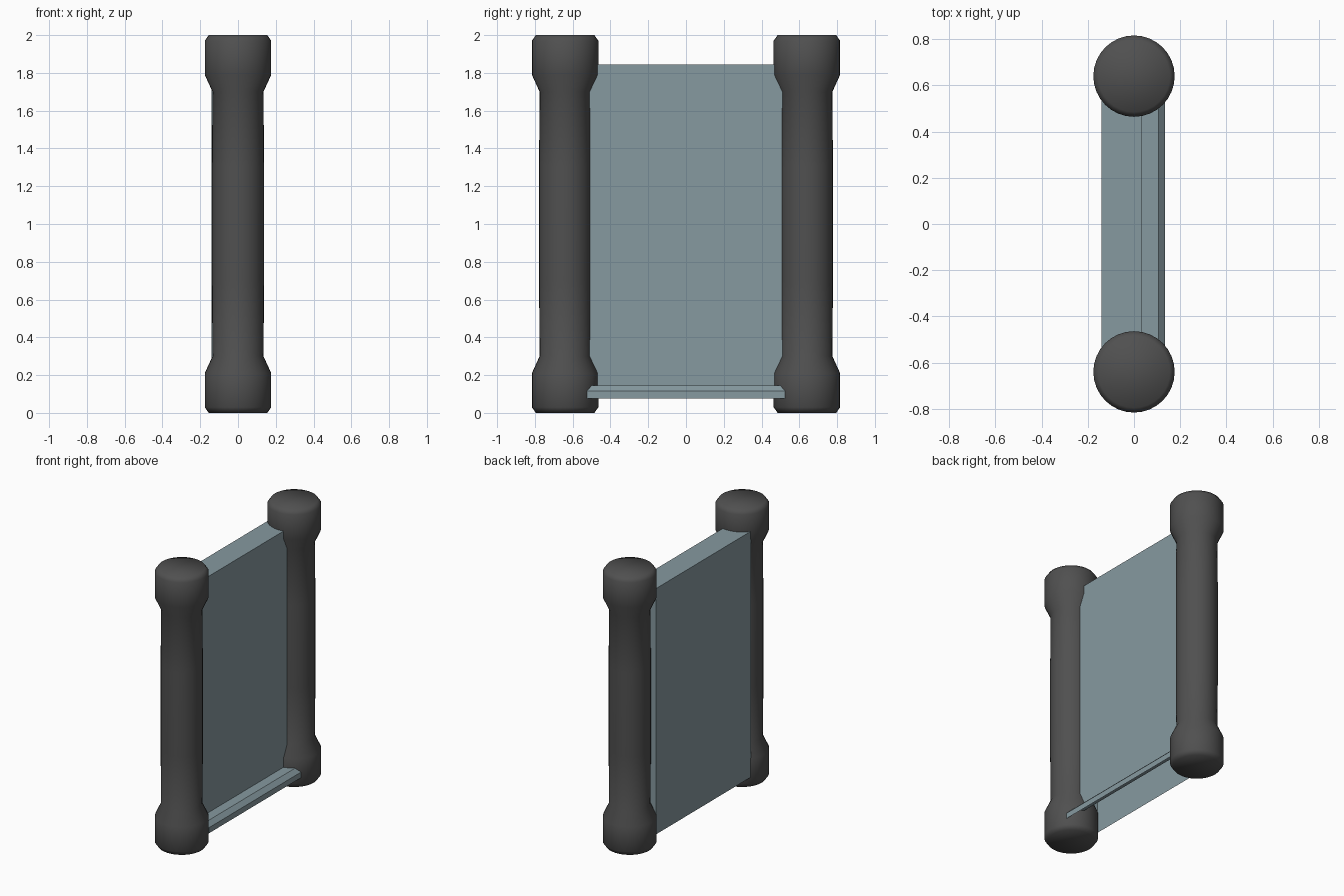
import bpy, bmesh, math

if "Cube" in bpy.data.objects:
    bpy.data.objects.remove(bpy.data.objects["Cube"])


def material(name, rgb):
    m = bpy.data.materials.new(name)
    m.diffuse_color = (*rgb, 1)
    m.use_nodes = True
    m.node_tree.nodes["Principled BSDF"].inputs["Base Color"].default_value = m.diffuse_color
    return m


def make_object(name, bm, mat, smooth=False):
    bmesh.ops.recalc_face_normals(bm, faces=bm.faces)
    me = bpy.data.meshes.new(name)
    bm.to_mesh(me)
    bm.free()
    for p in me.polygons:
        p.use_smooth = smooth
    me.materials.append(mat)
    ob = bpy.data.objects.new(name, me)
    bpy.context.collection.objects.link(ob)
    return ob


dark = material("dark_post", (0.08, 0.08, 0.08))
slate = material("slate_panel", (0.24, 0.32, 0.35))

# Posts: lathed half profile (radius, height), mirrored about mid height
half = [(0.155, 0.0), (0.176, 0.03), (0.176, 0.21), (0.135, 0.30), (0.138, 0.70)]
profile = half + [(r, 2 - z) for r, z in reversed(half)]
SIDES = 32
for name, y in (("left_post", -0.64), ("right_post", 0.64)):
    bm = bmesh.new()
    rings = []
    for r, z in profile:
        rings.append([bm.verts.new((r * math.cos(2 * math.pi * i / SIDES),
                                    y + r * math.sin(2 * math.pi * i / SIDES), z))
                      for i in range(SIDES)])
    for a, b in zip(rings, rings[1:]):
        for i in range(SIDES):
            j = (i + 1) % SIDES
            bm.faces.new((a[i], a[j], b[j], b[i]))
    bm.faces.new(rings[0])
    bm.faces.new(rings[-1])
    make_object(name, bm, dark, smooth=True)


def open_shell(name, section):
    """Strip through (x, half_width, z) points, closed at both ends, open below."""
    bm = bmesh.new()
    left = [bm.verts.new((x, -w, z)) for x, w, z in section]
    right = [bm.verts.new((x, w, z)) for x, w, z in section]
    for i in range(len(section) - 1):
        bm.faces.new((left[i], left[i + 1], right[i + 1], right[i]))
    return bm, left, right


# Panel: hollow slab, open at the bottom
bm, left, right = open_shell("panel", [(-0.14, 0.54, 0.075), (-0.14, 0.54, 1.845),
                                       (0.035, 0.54, 1.845), (0.035, 0.54, 0.145)])
for side, s in ((left, -1), (right, 1)):
    corner = bm.verts.new((0.035, s * 0.54, 0.075))
    bm.faces.new(side + [corner])
make_object("panel", bm, slate)

# Ledge: chamfered lip along the foot of the panel, open at the bottom
bm, left, right = open_shell("ledge", [(0.035, 0.505, 0.145), (0.105, 0.505, 0.145),
                                       (0.135, 0.525, 0.115), (0.135, 0.525, 0.075)])
for (a, b, c, d), s in ((left, -1), (right, 1)):
    e = bm.verts.new((0.035, s * 0.525, 0.115))
    f = bm.verts.new((0.035, s * 0.525, 0.075))
    bm.faces.new((a, b, c, e))
    bm.faces.new((e, c, d, f))
make_object("ledge", bm, slate)
